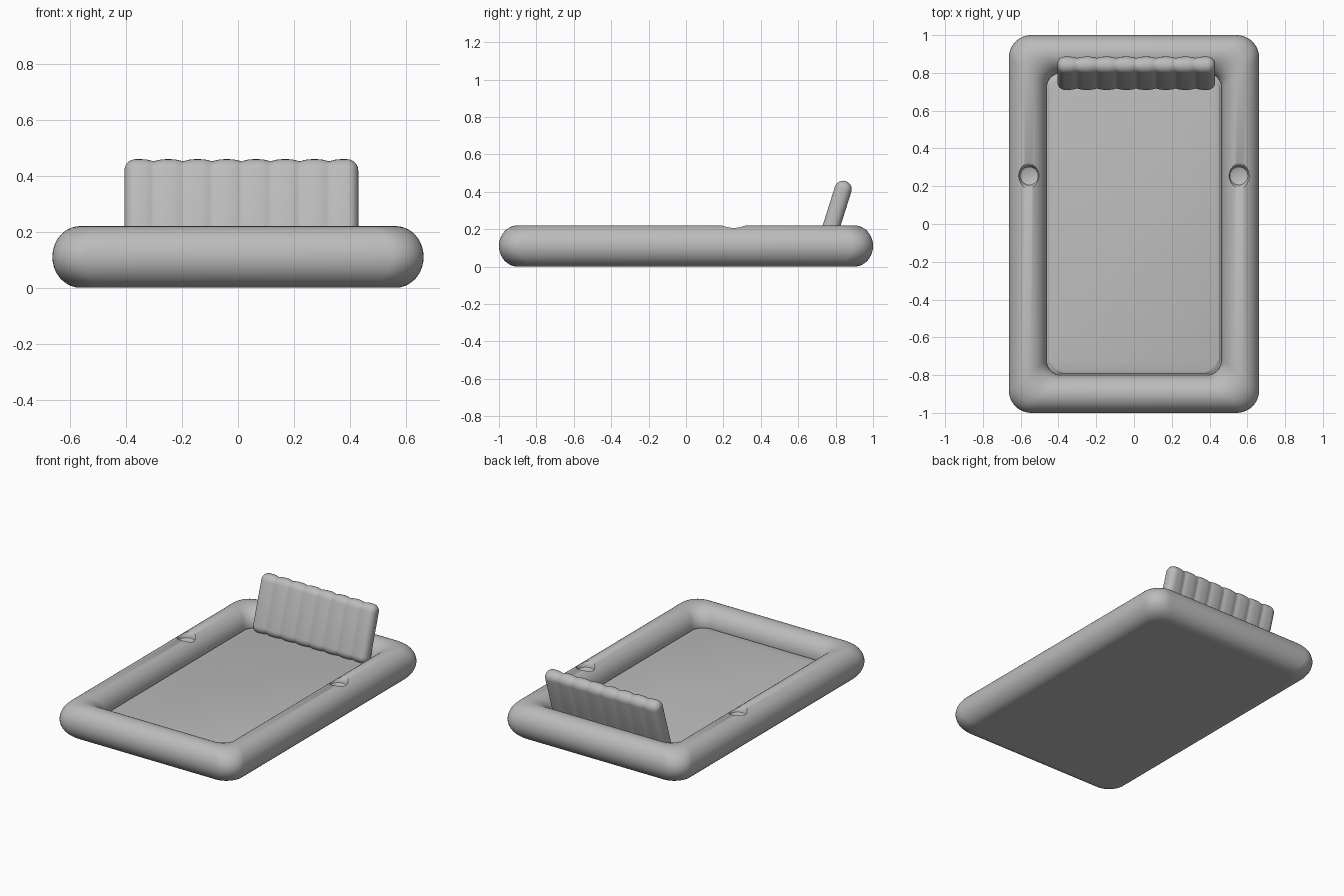
import bpy, bmesh, math
from mathutils import Matrix

cube = bpy.data.objects.get("Cube")
if cube:
    bpy.data.objects.remove(cube, do_unlink=True)

vinyl = bpy.data.materials.new("grey_vinyl")
vinyl.use_nodes = True
GREY = (0.5, 0.5, 0.5, 1)
vinyl.diffuse_color = GREY
vinyl.node_tree.nodes["Principled BSDF"].inputs["Base Color"].default_value = GREY

HALF_X, HALF_Y, TOP = 0.663, 1.0, 0.22


def loft(name, rings, closed=False):
    """Skin equal-sized rings of points; cap the ends unless closed."""
    bm = bmesh.new()
    loops = [[bm.verts.new(p) for p in ring] for ring in rings]
    pairs = list(zip(loops, loops[1:]))
    if closed:
        pairs.append((loops[-1], loops[0]))
    else:
        bm.faces.new(loops[0])
        bm.faces.new(loops[-1])
    for a, b in pairs:
        for i in range(len(a)):
            j = (i + 1) % len(a)
            bm.faces.new((a[i], a[j], b[j], b[i]))
    bmesh.ops.recalc_face_normals(bm, faces=bm.faces)
    mesh = bpy.data.meshes.new(name)
    bm.to_mesh(mesh)
    bm.free()
    obj = bpy.data.objects.new(name, mesh)
    bpy.context.collection.objects.link(obj)
    mesh.materials.append(vinyl)
    return obj


def smooth(obj, angle=40):
    bpy.ops.object.select_all(action="DESELECT")
    obj.select_set(True)
    bpy.context.view_layer.objects.active = obj
    bpy.ops.object.shade_smooth_by_angle(angle=math.radians(angle))


def rounded_rect(inset, z, steps=10):
    """Outline of the float, moved inward by the inset."""
    r = 0.12 - 0.2 * inset
    cx, cy = HALF_X - inset - r, HALF_Y - inset - r
    ring = []
    for q, (sx, sy) in enumerate([(1, 1), (-1, 1), (-1, -1), (1, -1)]):
        for k in range(steps + 1):
            a = math.pi / 2 * (q + k / steps)
            ring.append((sx * cx + r * math.cos(a), sy * cy + r * math.sin(a), z))
    return ring


# Inflated tube around the edge
N = 40
section = [2 * math.pi * i / N for i in range(N)]
tube = loft("frame_tube", [rounded_rect(0.1 - 0.1 * math.cos(a), TOP / 2 * (1 + math.sin(a)))
                           for a in section], closed=True)

# Flat bed with a soft edge, and the underside
loft_profile = [(0.1, 0), (0.1, 0.06), (0.19, 0.1), (0.205, 0.104), (0.212, 0.112), (0.222, 0.115)]
bed = loft("bed", [rounded_rect(d, z) for d, z in loft_profile])
smooth(bed, 30)

# Cup holders pressed into both side tubes
CUP = [(0.085, 0.24), (0.072, 0.222), (0.06, 0.214), (0.052, 0.2), (0.048, 0.186), (0.04, 0.181)]
for side in (-1, 1):
    cutter = loft("cup_cutter", [[(side * 0.555 + r * math.cos(2 * math.pi * i / 32),
                                   0.255 + r * math.sin(2 * math.pi * i / 32), z)
                                  for i in range(32)] for r, z in CUP])
    cutter.hide_render = True
    cut = tube.modifiers.new("cup_holder", "BOOLEAN")
    cut.operation = "DIFFERENCE"
    cut.solver = "EXACT"
    cut.object = cutter
    bpy.context.view_layer.objects.active = tube
    bpy.ops.object.modifier_apply(modifier=cut.name)
    bpy.data.objects.remove(cutter, do_unlink=True)
smooth(tube, 40)

# Backrest: rounded slot section swept across the width, pinched at the seams
PADS, WIDTH, THICK, LENGTH, END = 8, 0.835, 0.046, 0.278, 0.04
stations = [(-WIDTH / 2 + END * (1 - math.cos(k * math.pi / 16)),
             END * (1 - math.sin(k * math.pi / 16))) for k in range(8)]
stations += [(x, s) for x, s in [(-WIDTH / 2 + END + i * (WIDTH - 2 * END) / 84, 0) for i in range(85)]]
stations += [(-x, s) for x, s in reversed(stations[:8])]


def backrest_ring(x, shrink):
    phase = (x / WIDTH + 0.5) * PADS
    seam = 0 if phase < 0.5 or phase > PADS - 0.5 else 0.008 * (1 - abs(math.sin(math.pi * phase))) ** 1.5
    r = THICK - seam - shrink
    ring = []
    for k in range(26):
        end, step = divmod(k, 13)
        a = math.pi * (end + step / 12)
        ring.append((x, r * math.cos(a), (LENGTH if end == 0 else 0) + r * math.sin(a)))
    return ring


backrest = loft("backrest", [backrest_ring(x, s) for x, s in stations])
backrest.data.transform(Matrix.Translation((0.012, 0.756, 0.148))
                        @ Matrix.Rotation(math.radians(-17.6), 4, "X"))
smooth(backrest, 45)
